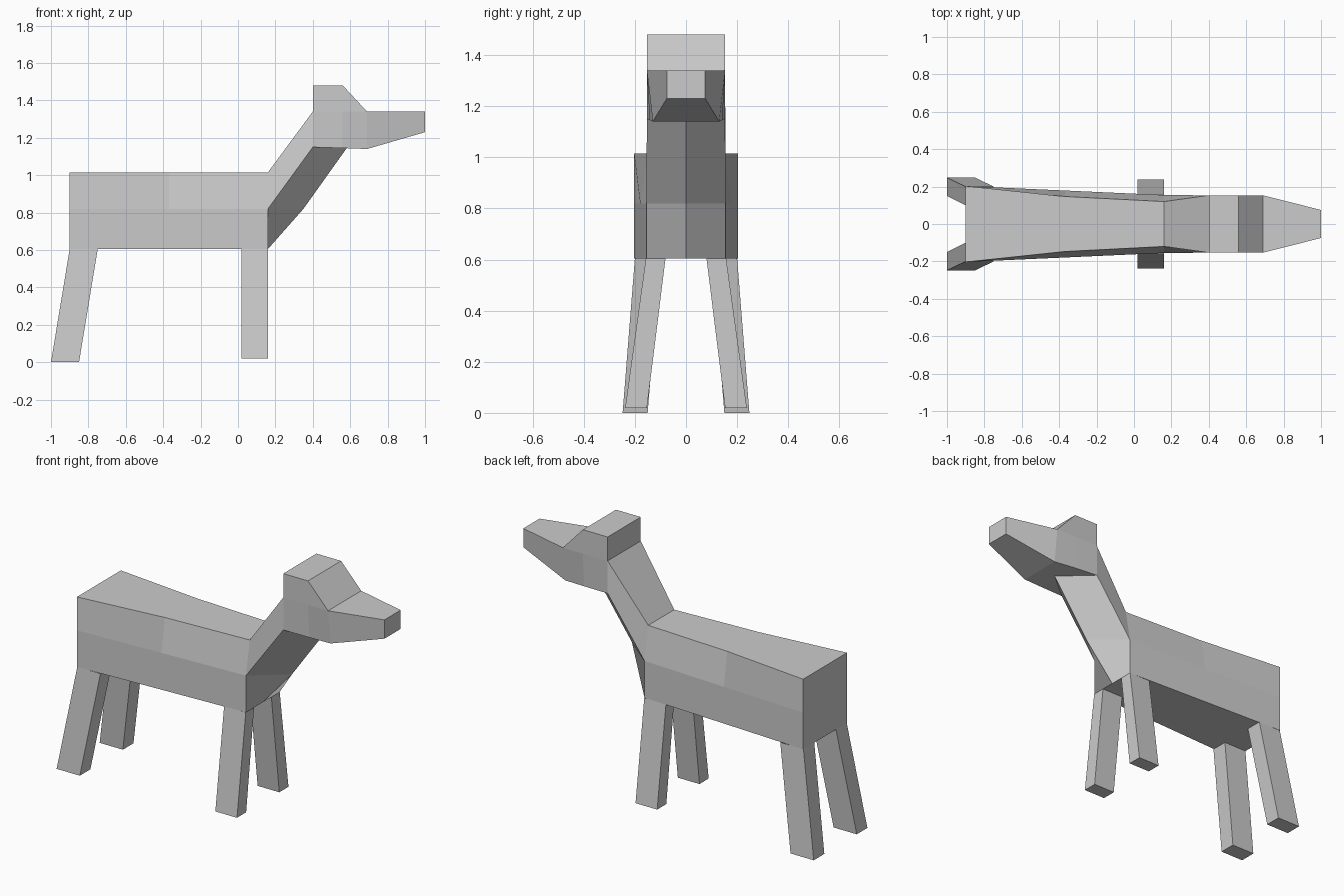
import bpy
import bmesh

cube = bpy.data.objects.get("Cube")
if cube:
    bpy.data.objects.remove(cube, do_unlink=True)

GREY = (0.6, 0.6, 0.6, 1.0)
mat = bpy.data.materials.new("plain grey")
mat.use_nodes = True
mat.diffuse_color = GREY
mat.node_tree.nodes["Principled BSDF"].inputs["Base Color"].default_value = GREY


def loft(bm, rows, closed=True, caps=()):
    """Bridge rows of points with quads; caps lists the row indices to fill."""
    grid = [[bm.verts.new(p) for p in row] for row in rows]
    for a, b in zip(grid, grid[1:]):
        n = len(a)
        for i in range(n if closed else n - 1):
            j = (i + 1) % n
            bm.faces.new((a[i], a[j], b[j], b[i]))
    for i in caps:
        bm.faces.new(grid[i])


def section(x, *levels):
    """Symmetric cross-section at x from (half width, height) pairs."""
    return [(x, y, z) for y, z in levels] + [(x, -y, z) for y, z in reversed(levels)]


def finish(bm, name):
    bmesh.ops.remove_doubles(bm, verts=bm.verts, dist=0.0005)
    bmesh.ops.recalc_face_normals(bm, faces=bm.faces)
    mesh = bpy.data.meshes.new(name)
    bm.to_mesh(mesh)
    bm.free()
    mesh.materials.append(mat)
    obj = bpy.data.objects.new(name, mesh)
    bpy.context.collection.objects.link(obj)


# Torso, tapering towards the shoulders
BELLY, FLANK, BACK = 0.605, 0.82, 1.015
bm = bmesh.new()
loft(bm, [
    section(-0.9, (0.203, BELLY), (0.203, FLANK), (0.203, BACK)),
    section(-0.37, (0.179, BELLY), (0.179, FLANK), (0.147, BACK)),
    section(0.16, (0.155, BELLY), (0.155, FLANK), (0.12, BACK)),
], caps=[0])

# Back and sides of the neck
loft(bm, [
    section(0.16, (0.155, FLANK), (0.12, BACK)),
    section(0.4, (0.153, 1.15), (0.153, 1.34)),
], closed=False)

# Chest and throat, folded along a central ridge
loft(bm, [
    [(x, y, z), (ridge, 0, z), (x, -y, z)]
    for x, y, ridge, z in ((0.16, 0.155, 0.16, BELLY),
                           (0.16, 0.155, 0.35, FLANK),
                           (0.4, 0.153, 0.585, 1.15))
], closed=False)
finish(bm, "body_and_neck")

# Head: crown slopes down onto a tapering muzzle
bm = bmesh.new()
loft(bm, [
    section(0.4, (0.153, 1.15), (0.153, 1.34), (0.153, 1.48)),
    section(0.56, (0.142, 1.145), (0.153, 1.34), (0.153, 1.48)),
    section(0.69, (0.13, 1.14), (0.153, 1.34), (0.153, 1.34)),
    section(1.0, (0.075, 1.23), (0.075, 1.34), (0.075, 1.34)),
], caps=[0, -1])
finish(bm, "head")


def leg(name, side, top, foot):
    """Four-sided leg; each end is (back x, front x, inner y, outer y, z)."""
    bm = bmesh.new()
    loft(bm, [[(x0, side * y0, z), (x1, side * y0, z),
               (x1, side * y1, z), (x0, side * y1, z)]
              for x0, x1, y0, y1, z in (top, foot)], caps=[1])
    finish(bm, name)


# Legs splay outwards; hind legs also rake backwards
for label, side in (("left", 1), ("right", -1)):
    leg("front_leg_" + label, side,
        (0.02, 0.16, 0.08, 0.157, BELLY), (0.02, 0.16, 0.153, 0.238, 0.02))
    leg("hind_leg_" + label, side,
        (-0.9, -0.75, 0.1, 0.2, BELLY), (-1.0, -0.85, 0.15, 0.248, 0.0))
